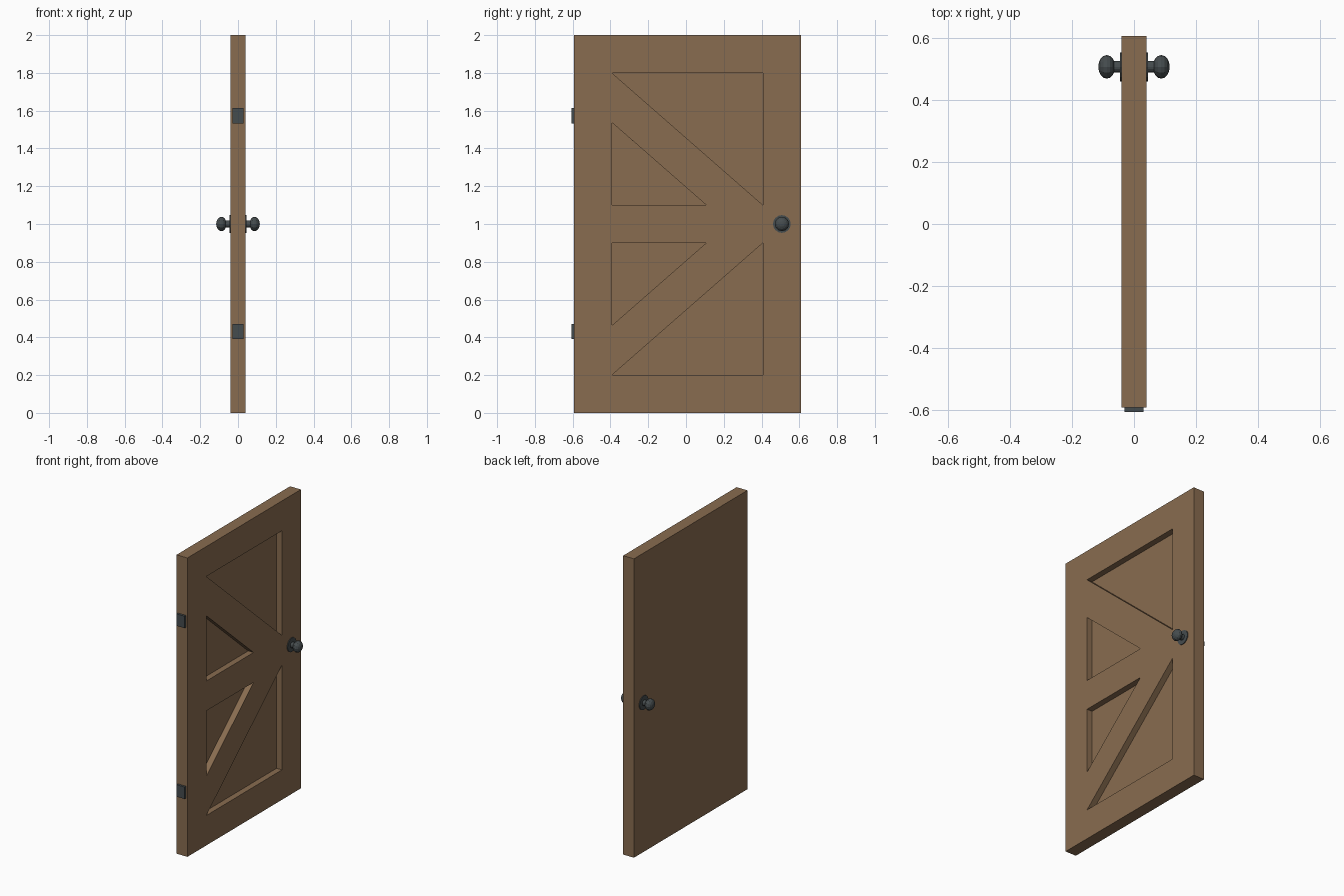
import bpy
import bmesh
from math import radians
from mathutils import Matrix

cube = bpy.data.objects.get("Cube")
if cube:
    bpy.data.objects.remove(cube, do_unlink=True)

Y0 = 0.0075          # door centre, offset by the hinge thickness
HALF_T = 0.04        # half the door thickness


def material(name, rgb):
    m = bpy.data.materials.new(name)
    m.use_nodes = True
    m.diffuse_color = (*rgb, 1)
    bsdf = next(n for n in m.node_tree.nodes if n.type == 'BSDF_PRINCIPLED')
    bsdf.inputs["Base Color"].default_value = (*rgb, 1)
    bsdf.inputs["Roughness"].default_value = 0.7
    return m


wood = material("brown wood", (0.25, 0.15, 0.08))
metal = material("dark metal", (0.06, 0.072, 0.076))


def finish(name, bm, mat):
    bmesh.ops.recalc_face_normals(bm, faces=bm.faces)
    me = bpy.data.meshes.new(name)
    bm.to_mesh(me)
    bm.free()
    me.materials.append(mat)
    ob = bpy.data.objects.new(name, me)
    bpy.context.collection.objects.link(ob)
    return ob


def box(name, size, centre, mat):
    bm = bmesh.new()
    bmesh.ops.create_cube(bm, size=1, matrix=Matrix.Translation(centre) @ Matrix.Diagonal((*size, 1)))
    return finish(name, bm, mat)


# Door slab
door = box("door_slab", (2 * HALF_T, 1.2, 2), (0, Y0, 1), wood)

# Triangular recesses on one side, mirrored above and below the middle rail
triangles = [[(-0.4, 0.8), (0.4, 0.8), (0.4, 0.1)],
             [(-0.4, 0.5375), (-0.4, 0.1), (0.1, 0.1)]]
bm = bmesh.new()
for tri in triangles:
    for side in (1, -1):
        face = bm.faces.new([bm.verts.new((0, y + Y0, 1 + side * z)) for y, z in tri])
        ext = bmesh.ops.extrude_face_region(bm, geom=[face], use_keep_orig=True)
        moved = [v for v in ext["geom"] if isinstance(v, bmesh.types.BMVert)]
        bmesh.ops.translate(bm, verts=moved, vec=(0.1, 0, 0))
cutter = finish("recess_cutter", bm, wood)
cutter.hide_render = True

mod = door.modifiers.new("recesses", 'BOOLEAN')
mod.operation = 'DIFFERENCE'
mod.solver = 'EXACT'
mod.object = cutter
bpy.context.view_layer.objects.active = door
bpy.ops.object.modifier_apply(modifier=mod.name)
bpy.data.objects.remove(cutter, do_unlink=True)

# Hinges on the front edge
for label, z in (("upper", 1.573), ("lower", 0.43)):
    box(label + "_hinge", (0.06, 0.03, 0.08), (0, -0.5925, z), metal)


# Handles: round plate, stem and flattened knob on each side
def handle(label, side):
    def along_x(x):
        return Matrix.Translation((side * x, Y0 + 0.5, 1)) @ Matrix.Rotation(radians(90), 4, 'Y')

    def cylinder(name, radius, start, end):
        bm = bmesh.new()
        bmesh.ops.create_cone(bm, cap_ends=True, segments=16, radius1=radius, radius2=radius,
                              depth=end - start, matrix=along_x((start + end) / 2))
        finish(label + name, bm, metal)

    cylinder("_handle_plate", 0.047, 0.035, 0.045)
    cylinder("_handle_stem", 0.019, 0.04, 0.08)
    bm = bmesh.new()
    bmesh.ops.create_uvsphere(bm, u_segments=12, v_segments=8, radius=0.038,
                              matrix=along_x(0.088) @ Matrix.Diagonal((1, 1, 0.72, 1)))
    finish(label + "_knob", bm, metal)


handle("left", 1)
handle("right", -1)
